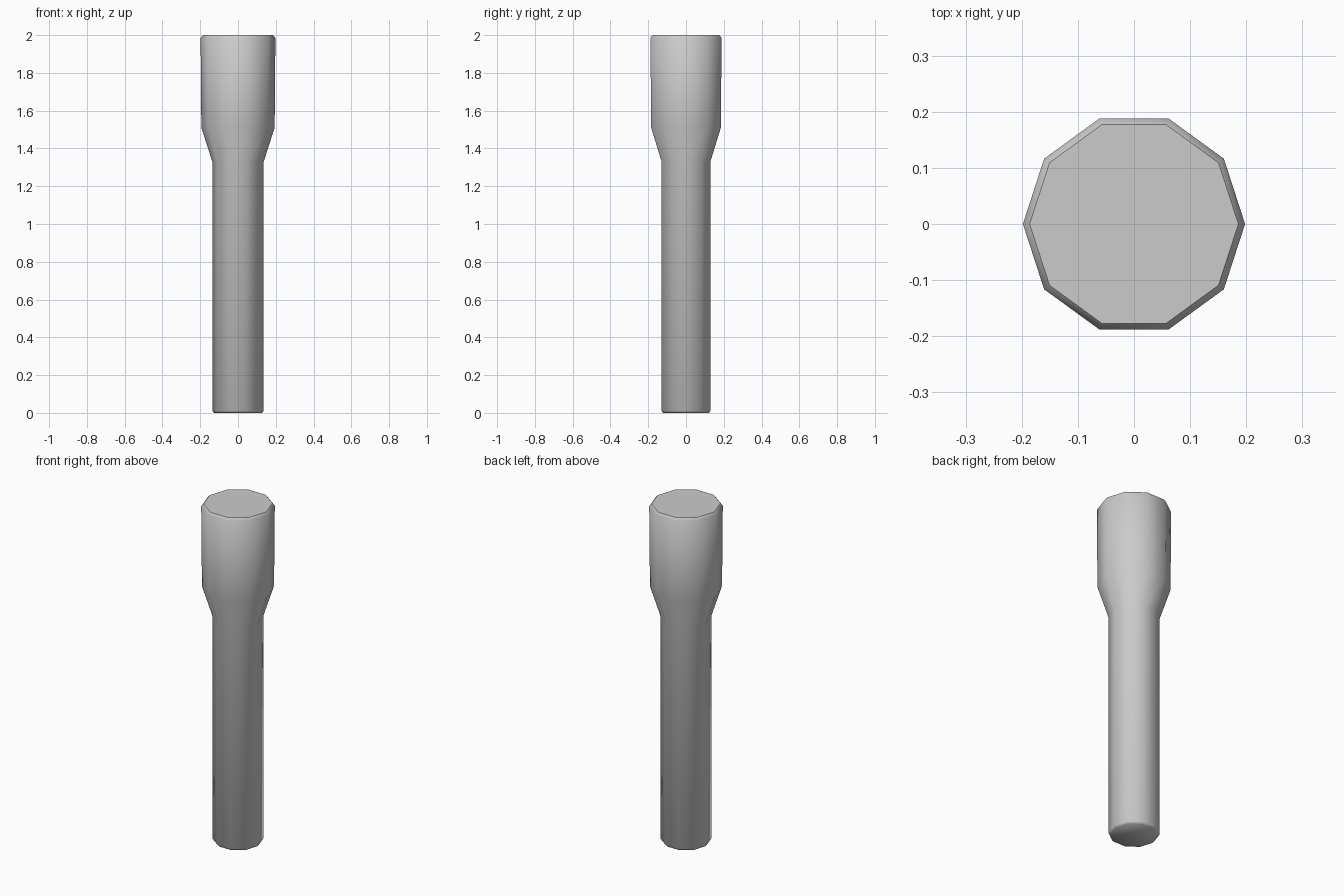
import bpy, bmesh, math

if "Cube" in bpy.data.objects:
    bpy.data.objects.remove(bpy.data.objects["Cube"])

SIDES = 10
# (radius, height) from the handle end up to the head
PROFILE = [(0.127, 0.0), (0.136, 0.01), (0.136, 1.33), (0.194, 1.51),
           (0.198, 1.985), (0.186, 2.0)]


def lathe(name, profile, sides):
    bm = bmesh.new()
    rings = [[bm.verts.new((r * math.cos(2 * math.pi * i / sides),
                            r * math.sin(2 * math.pi * i / sides), z))
              for i in range(sides)] for r, z in profile]
    for low, high in zip(rings, rings[1:]):
        for i in range(sides):
            j = (i + 1) % sides
            bm.faces.new((low[i], low[j], high[j], high[i]))
    # end caps
    bm.faces.new(rings[0][::-1])
    bm.faces.new(rings[-1])
    for f in bm.faces:
        f.smooth = True
    mesh = bpy.data.meshes.new(name)
    bm.to_mesh(mesh)
    bm.free()
    obj = bpy.data.objects.new(name, mesh)
    bpy.context.collection.objects.link(obj)
    return obj


# handle, flared collar and head in one turned body
body = lathe("torch_body", PROFILE, SIDES)
bpy.context.view_layer.objects.active = body
body.select_set(True)
bpy.ops.object.shade_smooth_by_angle(angle=math.radians(50))
